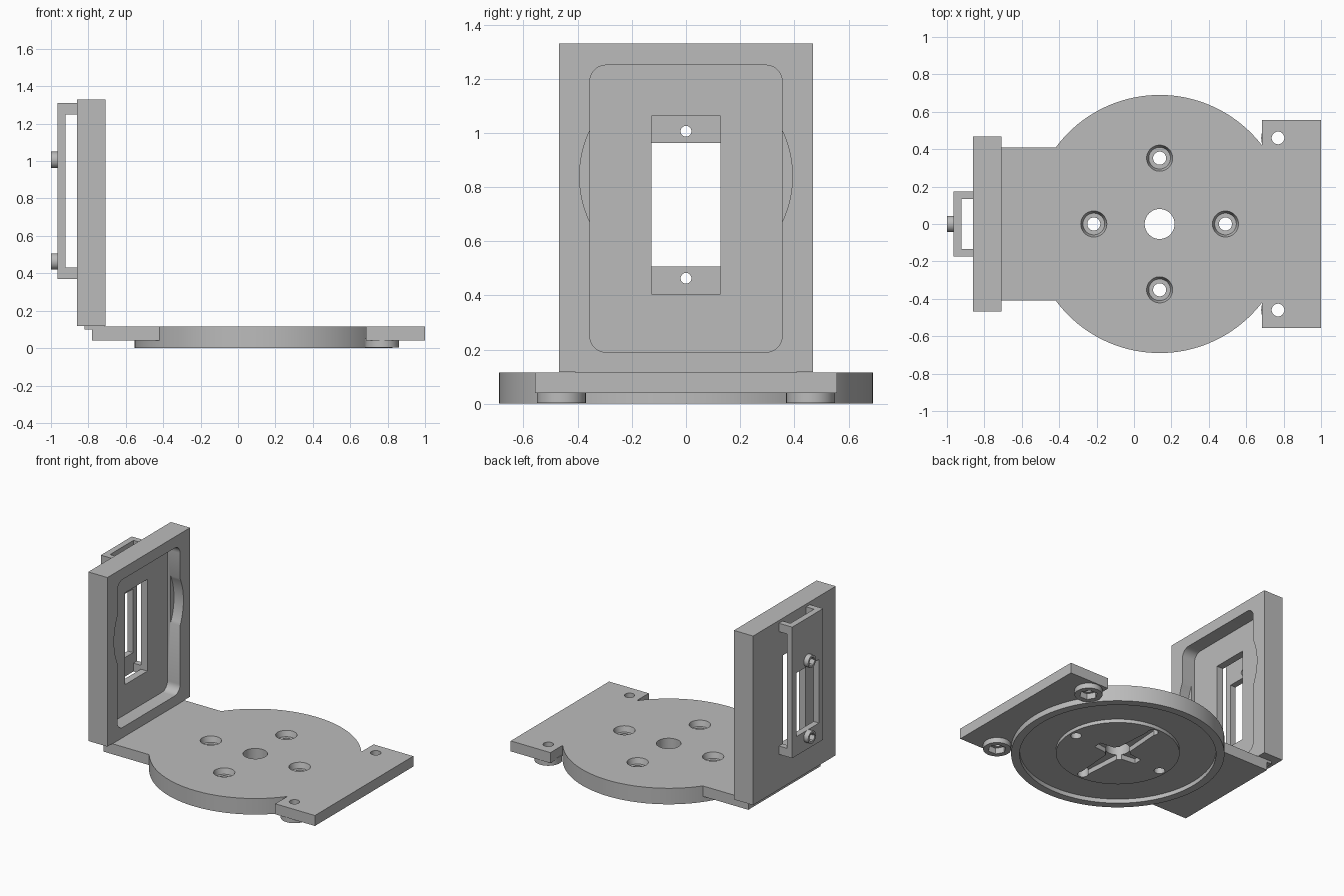
import bpy
import bmesh
from math import cos, sin, pi, radians

cube = bpy.data.objects.get("Cube")
if cube:
    bpy.data.objects.remove(cube, do_unlink=True)

grey = bpy.data.materials.new("plain grey")
grey.use_nodes = True
COLOUR = (0.5, 0.5, 0.5, 1)
grey.diffuse_color = COLOUR
grey.node_tree.nodes["Principled BSDF"].inputs["Base Color"].default_value = COLOUR


# Profiles
def circle(u, v, r, n=48):
    return [(u + r * cos(2 * pi * i / n), v + r * sin(2 * pi * i / n)) for i in range(n)]


def rect(u0, u1, v0, v1):
    return [(u0, v0), (u1, v0), (u1, v1), (u0, v1)]


def rounded(u0, u1, v0, v1, r, steps=8):
    corners = [(u1 - r, v1 - r), (u0 + r, v1 - r), (u0 + r, v0 + r), (u1 - r, v0 + r)]
    pts = []
    for k, (u, v) in enumerate(corners):
        for i in range(steps + 1):
            a = pi / 2 * (k + i / steps)
            pts.append((u + r * cos(a), v + r * sin(a)))
    return pts


def prism(name, lower, lo, hi, axis="z", upper=None):
    """Extrude a profile along z, or along x with the profile in (y, z)."""
    bm = bmesh.new()
    rings = []
    for pts, t in ((lower, lo), (upper or lower, hi)):
        rings.append([bm.verts.new((u, v, t) if axis == "z" else (t, u, v)) for u, v in pts])
    bm.faces.new(rings[0])
    bm.faces.new(rings[1])
    n = len(lower)
    for i in range(n):
        j = (i + 1) % n
        bm.faces.new((rings[0][i], rings[0][j], rings[1][j], rings[1][i]))
    bmesh.ops.recalc_face_normals(bm, faces=bm.faces)
    mesh = bpy.data.meshes.new(name)
    bm.to_mesh(mesh)
    bm.free()
    mesh.materials.append(grey)
    obj = bpy.data.objects.new(name, mesh)
    bpy.context.collection.objects.link(obj)
    return obj


def activate(obj):
    bpy.ops.object.select_all(action="DESELECT")
    obj.select_set(True)
    bpy.context.view_layer.objects.active = obj


def combine(target, tool, operation):
    activate(target)
    mod = target.modifiers.new("shape", "BOOLEAN")
    mod.operation = operation
    mod.solver = "EXACT"
    mod.object = tool
    bpy.ops.object.modifier_apply(modifier=mod.name)
    bpy.data.objects.remove(tool, do_unlink=True)


def add(target, *args, **kw):
    combine(target, prism("piece", *args, **kw), "UNION")


def cut(target, *args, **kw):
    combine(target, prism("cutter", *args, **kw), "DIFFERENCE")


# Base plate: round turntable, arm and end tab
CX, BOTTOM, TOP = 0.137, 0.04, 0.115
base = prism("base_plate", circle(CX, 0, 0.69, 128), 0, TOP)
add(base, rect(-0.78, CX, -0.408, 0.408), BOTTOM, TOP)
add(base, rect(0.685, 1.0, -0.557, 0.557), BOTTOM, TOP)

# Underside pocket with raised centre
cut(base, circle(CX, 0, 0.635, 128), -0.1, 0.03)
add(base, circle(CX, 0, 0.40, 96), 0.005, 0.05)

# Tapered cross slot under the centre
for length, tip in ((0.37, 0.025), (0.17, 0.03)):
    half = [(-length, -tip), (0, -0.05), (length, -tip), (length, tip), (0, 0.05), (-length, tip)]
    if length > 0.3:
        slot = [(CX + v, u) for u, v in half]
    else:
        slot = [(CX + u, v) for u, v in half]
    cut(base, slot, -0.1, 0.04)

# Centre bore and four countersunk screw holes
cut(base, circle(CX, 0, 0.08), -0.1, 0.3)
for dx, dy in ((0.352, 0), (-0.352, 0), (0, 0.352), (0, -0.352)):
    x, y = CX + dx, dy
    cut(base, circle(x, y, 0.035, 32), -0.1, 0.3)
    cut(base, circle(x, y, 0.058), 0.075, TOP + 0.001, upper=circle(x, y, 0.07))

# Nut bosses under the end tab
for side in (-1, 1):
    y = 0.46 * side
    add(base, circle(0.77, y, 0.09), 0.003, 0.05)
    cut(base, circle(0.77, y, 0.06, 6), -0.1, 0.045)
    cut(base, circle(0.77, y, 0.034, 32), -0.1, 0.3)

# Joint strip between arm and upright
joint = prism("joint_strip", rect(-0.82, -0.71, -0.408, 0.408), 0.10, 0.121)

# Upright plate with rounded recess, shallower round recess and window
FACE = -0.708
upright = prism("upright_plate", rect(-0.468, 0.468, 0.118, 1.33), -0.86, FACE, "x")
cut(upright, rounded(-0.355, 0.355, 0.19, 1.25, 0.06), FACE - 0.10, 0, "x")
cut(upright, circle(0, 0.84, 0.393, 96), FACE - 0.075, 0, "x")
cut(upright, rect(-0.128, 0.128, 0.405, 1.063), -1.2, 0, "x")

# Rear bracket: slotted strap on four corner posts
bracket = prism("rear_bracket", rect(-0.175, 0.175, 0.37, 1.31), -0.965, -0.922, "x")
for side in (-1, 1):
    inner, outer = sorted((0.133 * side, 0.175 * side))
    for z0, z1 in ((0.37, 0.43), (1.25, 1.31)):
        add(bracket, rect(inner, outer, z0, z1), -0.94, -0.86, "x")
cut(bracket, rect(-0.128, 0.128, 0.507, 0.963), -1.2, 0, "x")

# Nut bosses on the strap
for z in (0.463, 1.006):
    add(bracket, circle(0, z, 0.044), -1.0, -0.95, "x")
    cut(bracket, circle(0, z, 0.032, 6), -1.1, -0.96, "x")
    cut(bracket, circle(0, z, 0.02, 32), -1.1, 0, "x")

# Smooth round walls, keep edges sharp
for obj in (base, joint, upright, bracket):
    activate(obj)
    bpy.ops.object.shade_smooth_by_angle(angle=radians(30))
